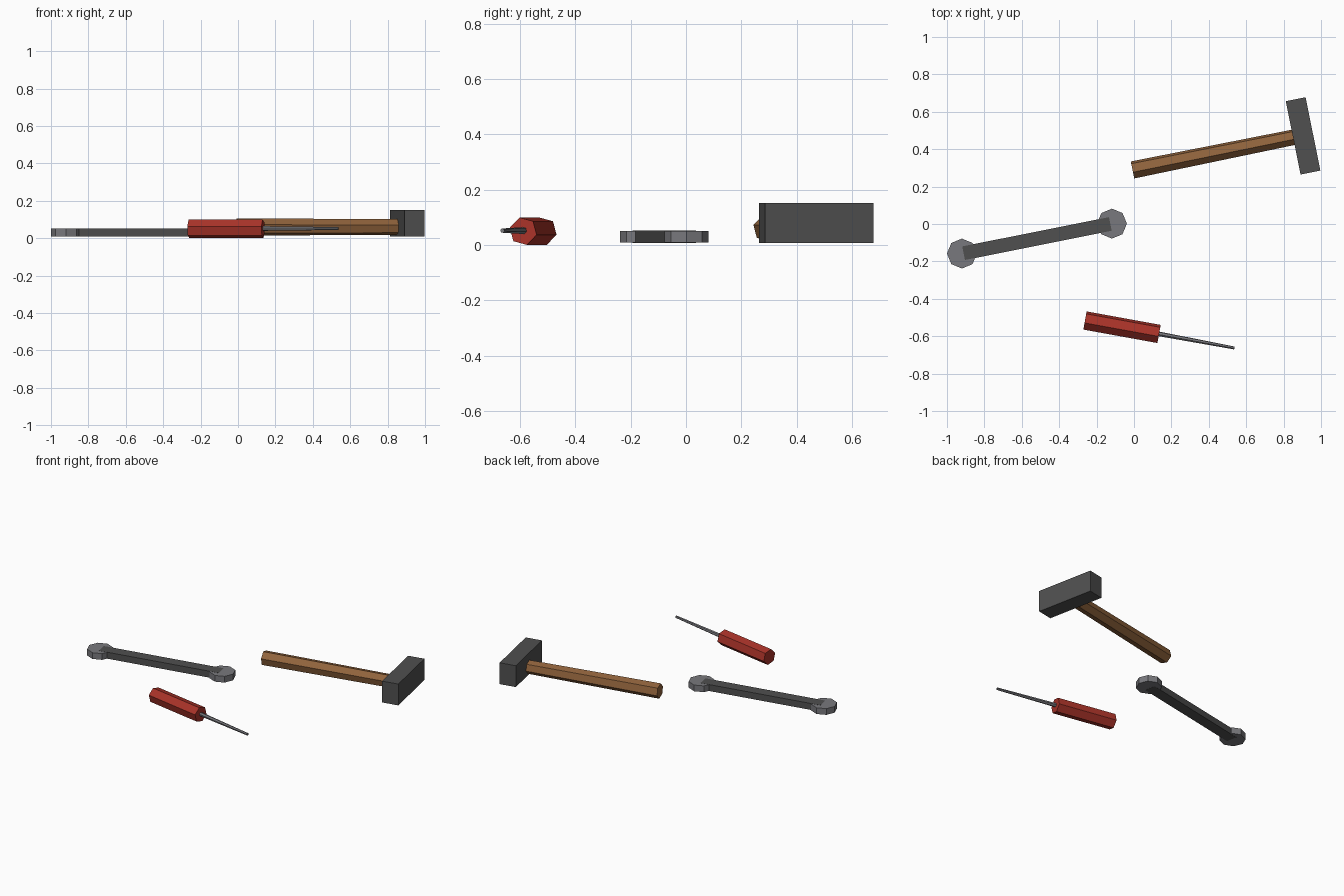
import bpy, bmesh, math
from mathutils import Vector, Matrix

if "Cube" in bpy.data.objects:
    bpy.data.objects.remove(bpy.data.objects["Cube"])


def material(name, rgb):
    m = bpy.data.materials.new(name)
    m.diffuse_color = (*rgb, 1)
    m.use_nodes = True
    m.node_tree.nodes["Principled BSDF"].inputs["Base Color"].default_value = m.diffuse_color
    return m


IRON = material("dark_iron", (0.08, 0.08, 0.08))
STEEL = material("light_steel", (0.19, 0.19, 0.205))
WOOD = material("brown_wood", (0.28, 0.125, 0.045))
RED = material("red_plastic", (0.40, 0.033, 0.022))


def finish(bm, name, mat):
    bmesh.ops.recalc_face_normals(bm, faces=bm.faces[:])
    me = bpy.data.meshes.new(name)
    bm.to_mesh(me)
    bm.free()
    me.materials.append(mat)
    ob = bpy.data.objects.new(name, me)
    bpy.context.collection.objects.link(ob)
    return ob


def rod(name, start, end, r0, r1, mat):
    """Level six-sided rod, turned so a corner sits at 45 degrees."""
    a, b = Vector(start), Vector(end)
    up = Vector((0, 0, 1))
    side = up.cross((b - a).normalized())
    bm = bmesh.new()
    rings = []
    for p, r in ((a, r0), (b, r1)):
        angles = [math.radians(45 + 60 * k) for k in range(6)]
        rings.append([bm.verts.new(p + r * (math.cos(t) * side + math.sin(t) * up))
                      for t in angles])
    for k in range(6):
        j = (k + 1) % 6
        bm.faces.new((rings[0][k], rings[0][j], rings[1][j], rings[1][k]))
    for ring in rings:
        bm.faces.new(ring)
    return finish(bm, name, mat)


def box(name, centre, size, angle, mat):
    bm = bmesh.new()
    m = (Matrix.Translation(centre) @ Matrix.Rotation(angle, 4, 'Z')
         @ Matrix.Diagonal((*size, 1)))
    bmesh.ops.create_cube(bm, size=1, matrix=m)
    return finish(bm, name, mat)


def disc(name, centre, radius, height, mat):
    bm = bmesh.new()
    bmesh.ops.create_cone(bm, cap_ends=True, segments=8, radius1=radius, radius2=radius,
                          depth=height,
                          matrix=Matrix.Translation(centre) @ Matrix.Rotation(math.pi / 2, 4, 'Z'))
    return finish(bm, name, mat)


# Hammer
rod("hammer_handle", (-0.008, 0.289, 0.06), (0.855, 0.464, 0.06), 0.048, 0.043, WOOD)
box("hammer_head", (0.904, 0.471, 0.08), (0.108, 0.40, 0.144), 0.2, IRON)

# Wrench: two octagonal ends joined by a bar
ends = [Vector((-0.92, -0.158, 0.03)), Vector((-0.118, 0.002, 0.03))]
for label, p in zip(("left", "right"), ends):
    disc("wrench_end_" + label, p, 0.08, 0.042, STEEL)
span = ends[1] - ends[0]
box("wrench_bar", (ends[0] + ends[1]) / 2, (0.80, 0.074, 0.0435),
    math.atan2(span.y, span.x), IRON)

# Screwdriver
rod("screwdriver_handle", (-0.262, -0.516, 0.05), (0.134, -0.588, 0.05), 0.051, 0.051, RED)
rod("screwdriver_shaft", (0.12, -0.585, 0.052), (0.537, -0.663, 0.052), 0.013, 0.008, STEEL)
